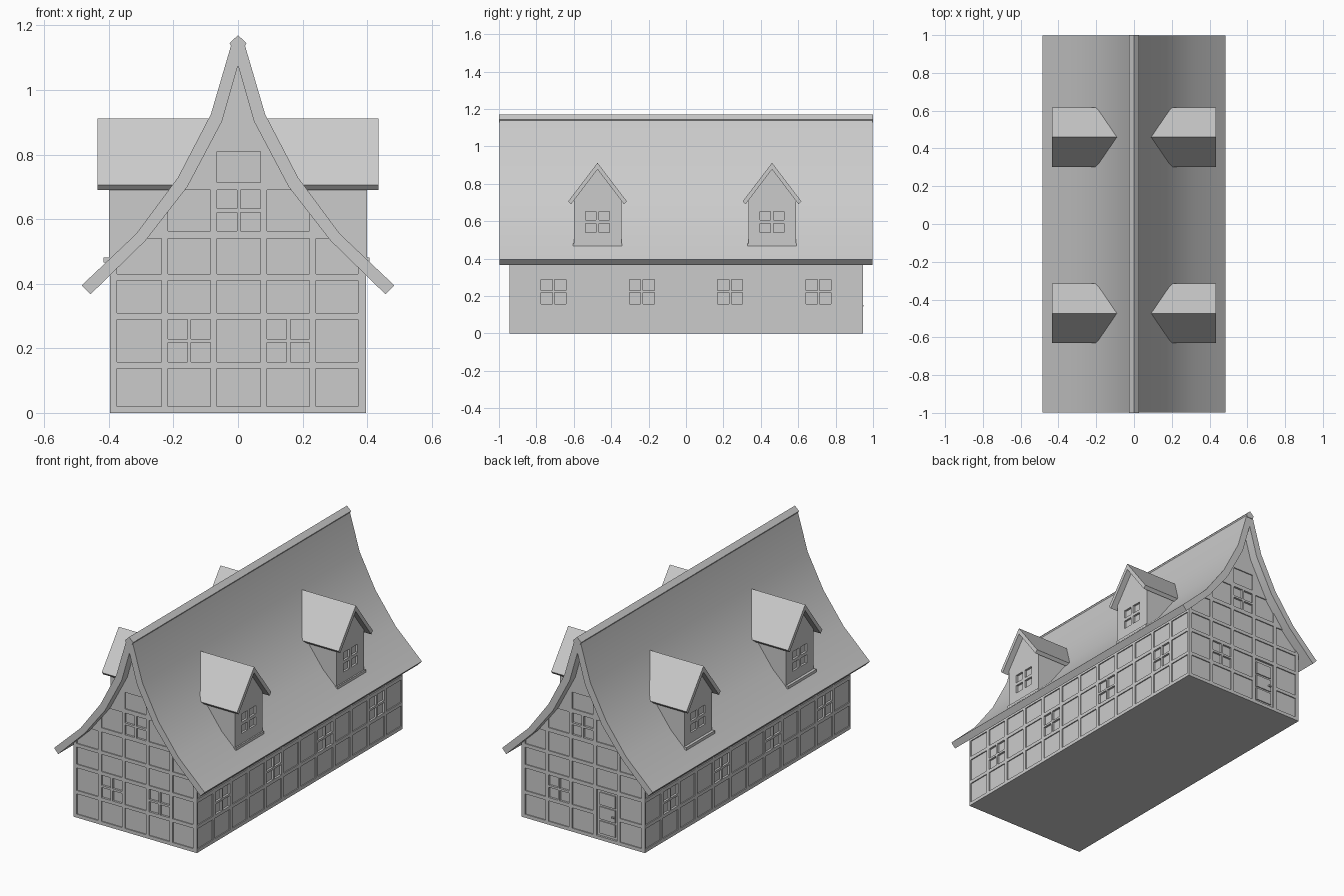
import bpy, bmesh
from mathutils import Vector

if "Cube" in bpy.data.objects:
    bpy.data.objects.remove(bpy.data.objects["Cube"])


def finish(name, bm):
    bmesh.ops.recalc_face_normals(bm, faces=bm.faces)
    me = bpy.data.meshes.new(name)
    bm.to_mesh(me)
    bm.free()
    ob = bpy.data.objects.new(name, me)
    bpy.context.collection.objects.link(ob)
    return ob


def activate(ob):
    bpy.ops.object.select_all(action='DESELECT')
    ob.select_set(True)
    bpy.context.view_layer.objects.active = ob


def prism(name, loop_a, loop_b):
    """Solid between two matching loops of 3D points."""
    bm = bmesh.new()
    a = [bm.verts.new(p) for p in loop_a]
    b = [bm.verts.new(p) for p in loop_b]
    bm.faces.new(a)
    bm.faces.new(b[::-1])
    for i in range(len(a)):
        j = (i + 1) % len(a)
        bm.faces.new((a[j], a[i], b[i], b[j]))
    return finish(name, bm)


def along_y(name, profile, half):
    return prism(name, [(x, -half, z) for x, z in profile], [(x, half, z) for x, z in profile])


def add_box(bm, lo, hi):
    geo = bmesh.ops.create_cube(bm, size=1)
    lo, hi = Vector(lo), Vector(hi)
    for v in geo['verts']:
        v.co = Vector([(lo[k] + hi[k]) / 2 + v.co[k] * (hi[k] - lo[k]) for k in range(3)])


def recess(bm, axis, face, u0, u1, z0, z1, depth):
    """Box straddling a wall plane (axis 0 = x wall, 1 = y wall)."""
    lo, hi = [0, 0, z0], [0, 0, z1]
    lo[1 - axis], hi[1 - axis] = u0, u1
    lo[axis], hi[axis] = face - depth, face + depth
    add_box(bm, lo, hi)


def window(bm, axis, face, u0, u1, z0, z1, bar=0.012, depth=0.012):
    um, zm, h = (u0 + u1) / 2, (z0 + z1) / 2, bar / 2
    for a, b in ((u0, um - h), (um + h, u1)):
        for c, d in ((z0, zm - h), (zm + h, z1)):
            recess(bm, axis, face, a, b, c, d, depth)


def carve(ob, bm):
    cutter = finish("cutter", bm)
    cutter.hide_render = True
    mod = ob.modifiers.new("carve", 'BOOLEAN')
    mod.operation, mod.solver, mod.object = 'DIFFERENCE', 'EXACT', cutter
    activate(ob)
    bpy.ops.object.modifier_apply(modifier=mod.name)
    bpy.data.objects.remove(cutter)


def mirrored(half):
    """Right half profile, top to bottom, completed to the left."""
    return half + [(-x, z) for x, z in reversed(half) if x > 0]


W, L = 0.397, 0.945
OUTER = [(0.018, 1.15), (0.084, 0.925), (0.186, 0.729), (0.315, 0.555), (0.484, 0.395)]
INNER = [(0, 1.076), (0.05, 0.902), (0.157, 0.70), (0.287, 0.533), (0.457, 0.367)]

# Curved main roof and its ridge cap
right = [(0, 1.16)] + OUTER
roof = along_y("main_roof", right + INNER[:0:-1] + [INNER[0]]
               + [(-x, z) for x, z in INNER[1:]] + [(-x, z) for x, z in OUTER[::-1]], 0.997)
activate(roof)
bpy.ops.object.shade_smooth_by_angle(angle=0.45)
along_y("ridge_cap", mirrored([(0, 1.17), (0.026, 1.145), (0.017, 1.128)]), 1.0)

# House body following the underside of the roof
body = along_y("house_body", mirrored([(0, 1.09), (0.052, 0.908), (0.16, 0.708), (0.29, 0.541),
                                       (W, 0.435), (W, 0)]), L)

# Half-timbered panels, windows and doorway cut into the walls
bm = bmesh.new()
COLS = [(-0.375, -0.237), (-0.217, -0.085), (-0.065, 0.07), (0.09, 0.222), (0.242, 0.372)]
ROWS = [(0.02, 0.138), (0.158, 0.289), (0.31, 0.41), (0.43, 0.54), (0.564, 0.69), (0.714, 0.81)]
for face in (-L, L):
    for r, (z0, z1) in enumerate(ROWS):
        for c, (u0, u1) in enumerate(COLS):
            if (r == 4 and c in (0, 4)) or (r == 5 and c != 2):
                continue
            if face > 0 and c == 1 and r < 2:
                if r == 0:
                    recess(bm, 1, face, u0, u1, 0.02, 0.289, 0.012)
            elif (r == 1 and c in (1, 3)) or (r == 4 and c == 2):
                window(bm, 1, face, u0, u1, z0, z1)
            else:
                recess(bm, 1, face, u0, u1, z0, z1, 0.006)
pitch = 2 * L / 12
for face in (-W, W):
    for c in range(12):
        mid = -L + pitch * (c + 0.5)
        for r, (z0, z1) in enumerate(ROWS[:3]):
            if r == 1 and c % 3 == 1:
                window(bm, 0, face, mid - 0.067, mid + 0.067, z0, z1)
            else:
                recess(bm, 0, face, mid - 0.068, mid + 0.068, z0, z1, 0.006)
carve(body, bm)

# Back door with raised panels and a handle
bm = bmesh.new()
for k in range(3):
    z = 0.035 + k * 0.083
    add_box(bm, (-0.202, L - 0.014, z), (-0.1, L - 0.006, z + 0.072))
finish("door_panels", bm)
bm = bmesh.new()
add_box(bm, (-0.198, L - 0.013, 0.145), (-0.182, L + 0.004, 0.153))
finish("door_handle", bm)


def roof_x(z):
    """Half width of the roof's outer surface at height z."""
    for (x0, z0), (x1, z1) in zip(OUTER, OUTER[1:]):
        if z1 <= z <= z0:
            return x0 + (x1 - x0) * (z0 - z) / (z0 - z1)


def dormer_part(name, side, yc, profile, front):
    return prism(name, [(side * front, yc + y, z) for y, z in profile],
                 [(side * (roof_x(z) - 0.03), yc + y, z) for y, z in profile])


# Four dormers, two on each slope
for side in (-1, 1):
    for yc in (-0.473, 0.46):
        wall = dormer_part("dormer_wall", side, yc,
                           mirrored([(0, 0.885), (0.127, 0.722), (0.127, 0.47)]), 0.40)
        bm = bmesh.new()
        window(bm, 0, side * 0.40, yc - 0.065, yc + 0.065, 0.54, 0.653, 0.018)
        carve(wall, bm)
        dormer_part("dormer_roof", side, yc,
                    [(0, 0.912), (0.157, 0.706), (0.142, 0.69), (0, 0.877),
                     (-0.142, 0.69), (-0.157, 0.706)], 0.435)
        bm = bmesh.new()
        add_box(bm, (side * 0.404 - 0.012, yc - 0.13, 0.466), (side * 0.404 + 0.004, yc + 0.13, 0.482))
        finish("dormer_sill", bm)
